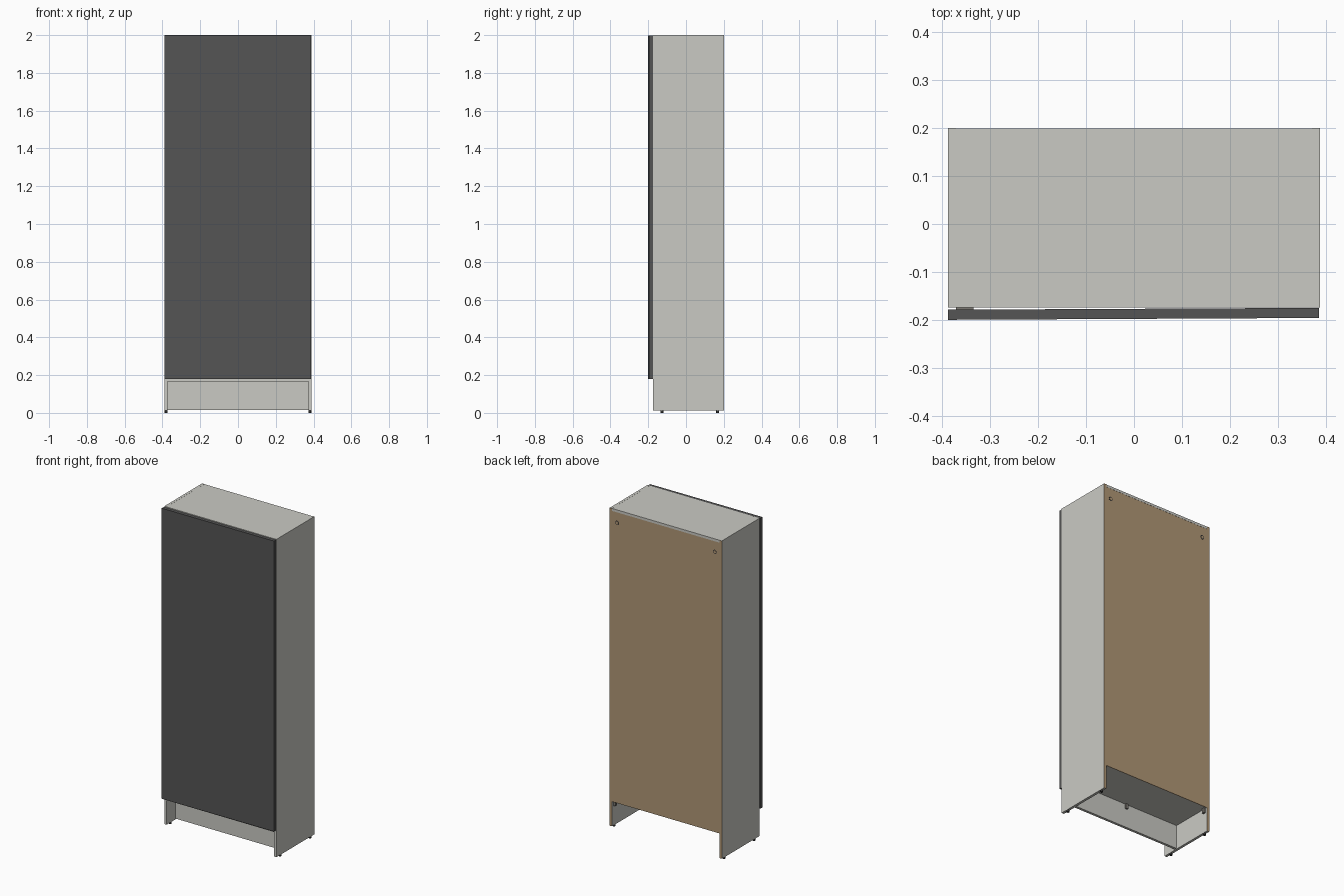
import bpy
import math

cube = bpy.data.objects.get("Cube")
if cube:
    bpy.data.objects.remove(cube, do_unlink=True)


def material(name, rgb):
    m = bpy.data.materials.new(name)
    m.use_nodes = True
    m.diffuse_color = (*rgb, 1)
    bsdf = next(n for n in m.node_tree.nodes if n.type == 'BSDF_PRINCIPLED')
    bsdf.inputs["Base Color"].default_value = (*rgb, 1)
    return m


PANEL = material("warm white panel", (0.59, 0.59, 0.55))
DOOR = material("dark grey door", (0.09, 0.09, 0.09))
BOARD = material("brown fibreboard", (0.44, 0.31, 0.18))
PLASTIC = material("black plastic", (0.03, 0.03, 0.03))
METAL = material("grey metal", (0.2, 0.19, 0.17))


def box(name, x, y, z, mat):
    """Box from (min, max) pairs on each axis."""
    bpy.ops.mesh.primitive_cube_add(size=1)
    ob = bpy.context.object
    ob.name = name
    for v in ob.data.vertices:
        for i, (lo, hi) in enumerate((x, y, z)):
            v.co[i] = hi if v.co[i] > 0 else lo
    ob.data.materials.append(mat)
    return ob


def cylinder(name, r, depth, loc, mat, rot=(0, 0, 0)):
    bpy.ops.mesh.primitive_cylinder_add(vertices=20, radius=r, depth=depth,
                                        location=loc, rotation=rot)
    ob = bpy.context.object
    ob.name = name
    ob.data.materials.append(mat)
    bpy.ops.object.shade_smooth_by_angle()
    return ob


W, T = 0.388, 0.016           # half width, board thickness
INNER = W - T
FRONT, BACK = -0.174, 0.2
BASE, TOP = 0.012, 2.0
SHELF = 0.165                 # underside of the bottom board

for side, s in (("left", 1), ("right", -1)):
    # Side panel with a raw rear edge
    panel = box(side + "_side_panel", sorted((s * INNER, s * W)),
                (FRONT, BACK), (BASE, TOP), PANEL)
    panel.data.materials.append(BOARD)
    for f in panel.data.polygons:
        if f.normal.y > 0.9:
            f.material_index = 1
    # Feet
    for end, y in (("front", -0.128), ("back", 0.168)):
        cylinder(f"{side}_{end}_foot", 0.008, BASE, (s * (W - 0.008), y, BASE / 2), PLASTIC)
    # Wall fixing caps on the back board
    across = (math.radians(90), 0, 0)
    cylinder(side + "_fixing_ring", 0.013, 0.003, (s * 0.338, BACK - 0.003, 1.918), PLASTIC, across)
    cylinder(side + "_fixing_cap", 0.009, 0.003, (s * 0.338, BACK - 0.0022, 1.918), BOARD, across)
    # Brackets below the bottom board
    box(side + "_base_bracket", sorted((s * (INNER - 0.012), s * INNER)),
        (0.17, 0.185), (SHELF - 0.03, SHELF), METAL)

# Carcass boards between the sides
box("top_panel", (-INNER, INNER), (FRONT, BACK - 0.001), (TOP - T, TOP - 0.0005), PANEL)
box("bottom_panel", (-INNER, INNER), (FRONT, BACK - 0.005), (SHELF, SHELF + T), PANEL)
box("back_panel", (-INNER, INNER), (BACK - 0.006, BACK - 0.002), (SHELF, TOP - 0.004), BOARD)
box("plinth", (-INNER, INNER), (-0.085, -0.069), (0.016, SHELF), PANEL)
box("plinth_bracket", (-0.008, 0.008), (-0.069, -0.06), (SHELF - 0.03, SHELF), METAL)

# Door, standing very slightly ajar
door = box("door", (0, 0.774), (0, 0.021), (0.18, 1.997), DOOR)
door.location = (-W, -0.2, 0)
door.rotation_euler.z = 0.005

# Hinges bridging the gap
for i, z in enumerate((0.3, 0.85, 1.35, 1.88)):
    box(f"hinge_{i + 1}", (-INNER, -0.335), (-0.182, -0.14), (z - 0.02, z + 0.02), METAL)
